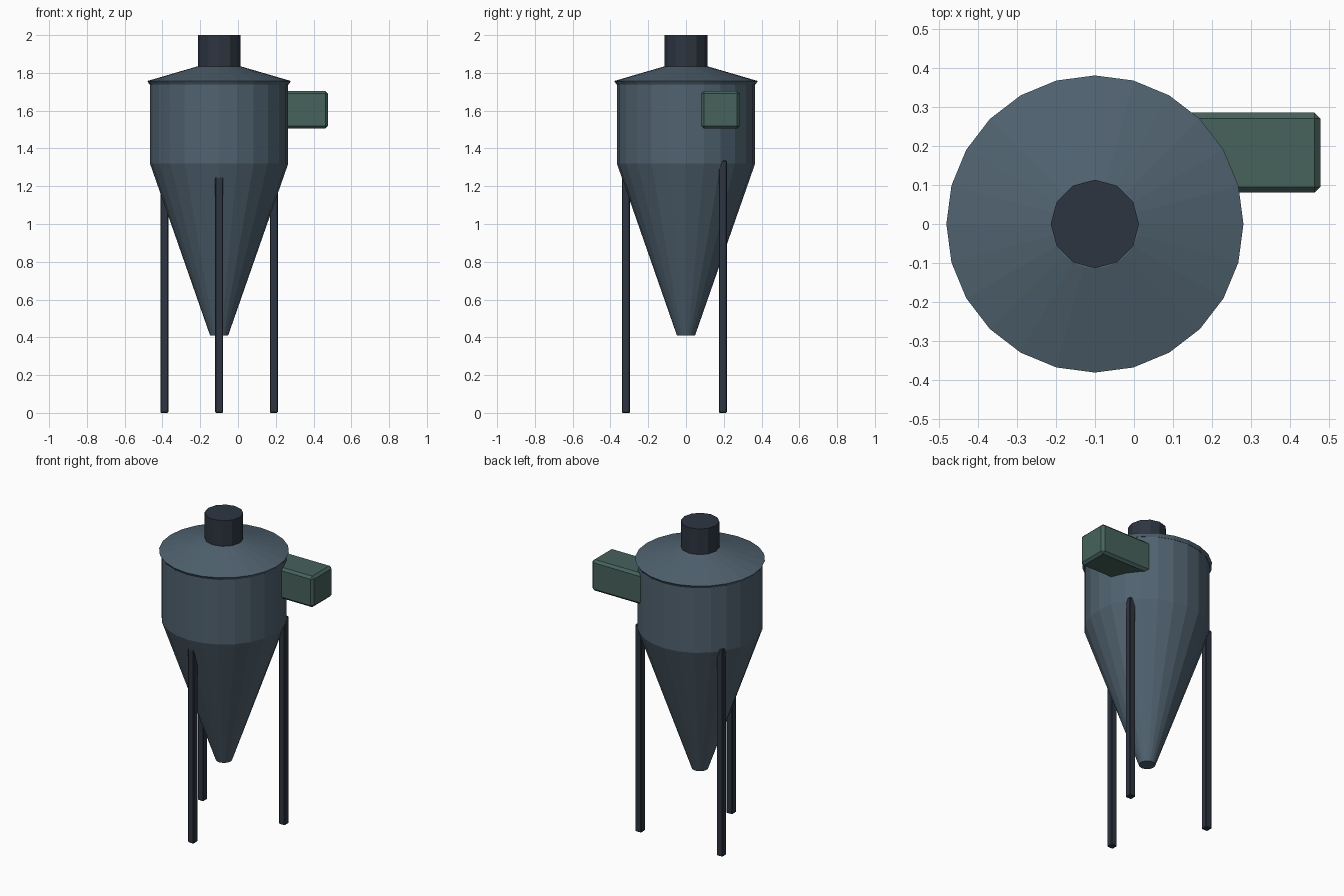
import bpy
import bmesh
from math import cos, sin, tau

cube = bpy.data.objects.get("Cube")
if cube:
    bpy.data.objects.remove(cube, do_unlink=True)

AXIS_X = -0.1  # the vessel stands off-centre to leave room for the inlet


def material(name, colour):
    mat = bpy.data.materials.new(name)
    mat.use_nodes = True
    mat.diffuse_color = (*colour, 1)
    bsdf = mat.node_tree.nodes["Principled BSDF"]
    bsdf.inputs["Base Color"].default_value = (*colour, 1)
    bsdf.inputs["Roughness"].default_value = 0.7
    return mat


steel = material("blue grey steel", (0.08, 0.122, 0.16))
dark = material("dark steel", (0.027, 0.036, 0.053))
green = material("green duct paint", (0.061, 0.122, 0.107))


def finish(name, bm, mat):
    bmesh.ops.recalc_face_normals(bm, faces=bm.faces)
    mesh = bpy.data.meshes.new(name)
    bm.to_mesh(mesh)
    bm.free()
    mesh.materials.append(mat)
    obj = bpy.data.objects.new(name, mesh)
    bpy.context.collection.objects.link(obj)
    return obj


def revolve(name, profile, sides, mat):
    """Closed solid from (radius, height) pairs around the vessel axis."""
    bm = bmesh.new()
    rings = [[bm.verts.new((AXIS_X + r * cos(tau * i / sides), r * sin(tau * i / sides), z))
              for i in range(sides)] for r, z in profile]
    for low, high in zip(rings, rings[1:]):
        for i in range(sides):
            j = (i + 1) % sides
            bm.faces.new((low[i], low[j], high[j], high[i]))
    bm.faces.new(rings[0])
    bm.faces.new(rings[-1])
    return finish(name, bm, mat)


def box(name, low, high, bevel, mat):
    bm = bmesh.new()
    bmesh.ops.create_cube(bm, size=1)
    for v in bm.verts:
        v.co = [(a + b) / 2 + c * (b - a) for a, b, c in zip(low, high, v.co)]
    bmesh.ops.bevel(bm, geom=bm.edges[:], offset=bevel, segments=1, affect="EDGES")
    return finish(name, bm, mat)


# Vessel: hopper cone, barrel, sloping roof with a small lip, outlet pipe
revolve("hopper_cone", [(0.048, 0.41), (0.366, 1.32)], 24, steel)
revolve("barrel", [(0.366, 1.32), (0.366, 1.75)], 24, steel)
revolve("roof", [(0.368, 1.738), (0.38, 1.757), (0.113, 1.835)], 24, steel)
revolve("outlet_pipe", [(0.113, 1.8), (0.113, 2.0)], 12, dark)

# Tangential inlet duct
box("inlet_duct", (0.03, 0.08, 1.505), (0.477, 0.285, 1.705), 0.015, green)

# Three legs, running up into the hopper
HALF = 0.021
for name, x, y in (("front_leg", 0, -0.318), ("left_leg", 0.29, 0.195), ("right_leg", -0.29, 0.195)):
    x += AXIS_X
    box(name, (x - HALF, y - HALF, 0), (x + HALF, y + HALF, 1.335), 0.004, dark)
